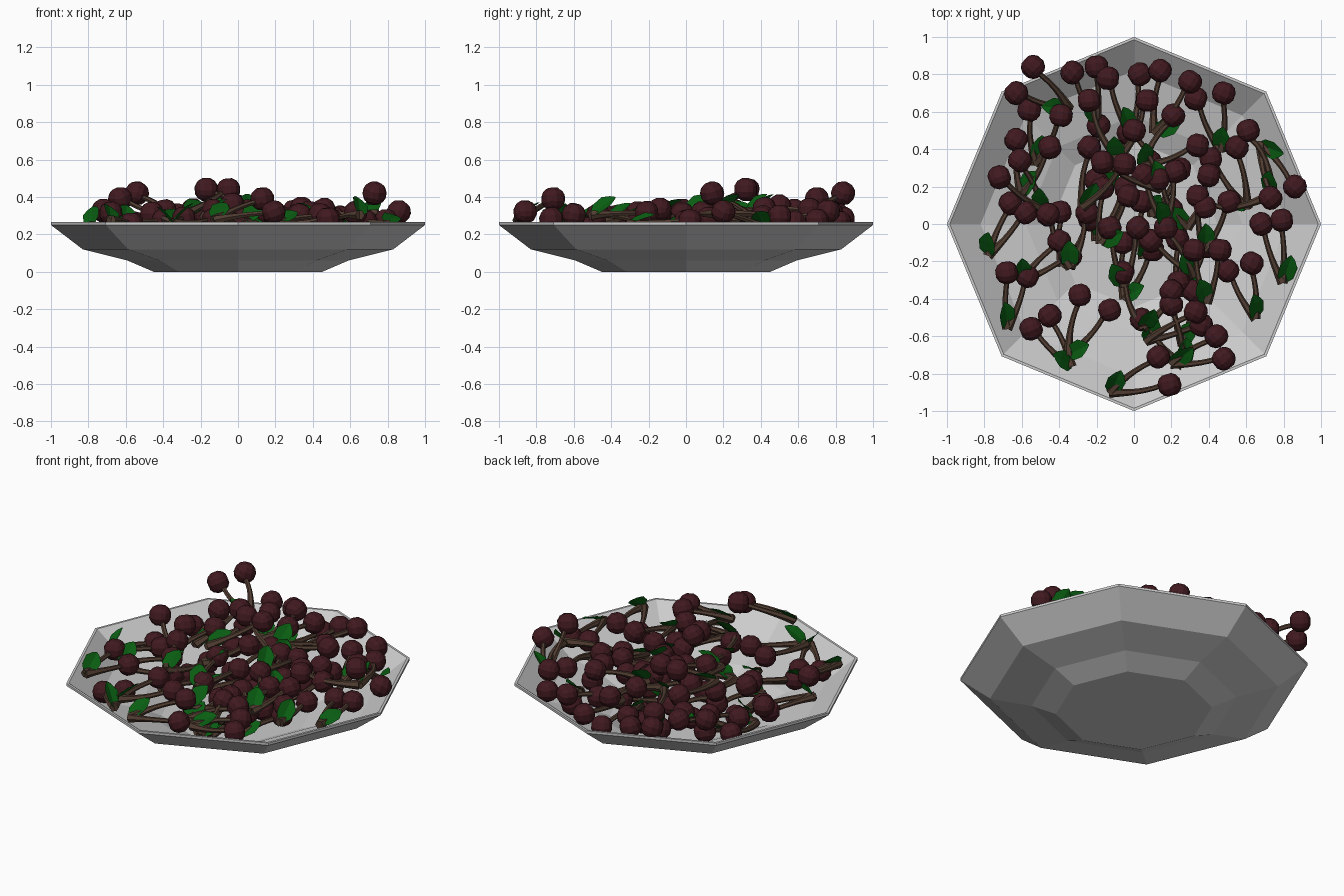
import bpy, bmesh, math, random
from mathutils import Vector, Matrix

if "Cube" in bpy.data.objects:
    bpy.data.objects.remove(bpy.data.objects["Cube"])

random.seed(4)
UP = Vector((0, 0, 1))


def material(name, rgb):
    m = bpy.data.materials.new(name)
    m.diffuse_color = (*rgb, 1)
    m.use_nodes = True
    m.node_tree.nodes["Principled BSDF"].inputs["Base Color"].default_value = m.diffuse_color
    return m


def finish(bm, name, mat=None):
    me = bpy.data.meshes.new(name)
    bm.to_mesh(me)
    bm.free()
    ob = bpy.data.objects.new(name, me)
    bpy.context.collection.objects.link(ob)
    if mat:
        me.materials.append(mat)
    return ob


# Octagonal dish: outer profile, then back down the inside
OUTER = [(0.45, 0), (0.59, 0.06), (0.83, 0.12), (1.0, 0.25), (1.0, 0.265)]
INNER = [(0.985, 0.265), (0.82, 0.137), (0.58, 0.076), (0.445, 0.016)]
bm = bmesh.new()
rings = [[bm.verts.new((r * math.cos(i * math.pi / 4), r * math.sin(i * math.pi / 4), z))
          for i in range(8)] for r, z in OUTER + INNER]
for a, b in zip(rings, rings[1:]):
    for i in range(8):
        j = (i + 1) % 8
        bm.faces.new((a[i], a[j], b[j], b[i]))
bm.faces.new(rings[0][::-1])
bm.faces.new(rings[-1])
finish(bm, "dish")


def floor(x, y):
    # height of the inside of the octagonal dish
    r = max(x * math.cos(k) + y * math.sin(k) for k in
            [(i + .5) * math.pi / 4 for i in range(8)]) / math.cos(math.pi / 8)
    pts = INNER[::-1]
    for (r0, z0), (r1, z1) in zip(pts, pts[1:]):
        if r < r1:
            return z0 + (z1 - z0) * max(0, (r - r0) / (r1 - r0))
    return 0.265


# Low-poly ball from a divided cube, reused for every cherry
bm = bmesh.new()
bmesh.ops.create_cube(bm, size=1)
bmesh.ops.subdivide_edges(bm, edges=bm.edges[:], cuts=2, use_grid_fill=True)
for v in bm.verts:
    v.co = v.co.normalized() * 0.065
ball = bpy.data.meshes.new("ball")
bm.to_mesh(ball)
bm.free()


def add_fruit(bm, centre):
    turn = Matrix.Rotation(random.uniform(0, 6), 3, 'Z') @ Matrix.Rotation(random.uniform(-.5, .5), 3, 'X')
    start = len(bm.verts)
    bm.from_mesh(ball)
    bm.verts.ensure_lookup_table()
    for v in bm.verts[start:]:
        v.co = centre + turn @ v.co


def add_stem(bm, start, end, bulge):
    # bent tapering tube, flared at the joint
    mid = (start + end) / 2 + bulge
    prev = None
    n = 6
    for k in range(n + 1):
        t = k / n
        p = start * (1 - t) ** 2 + mid * 2 * t * (1 - t) + end * t * t
        p.z = max(p.z, floor(p.x, p.y) + .02)
        d = ((mid - start) * (1 - t) + (end - mid) * t).normalized()
        u = d.cross(UP).normalized()
        w = u.cross(d)
        rad = 0.014 + 0.014 * (1 - t) ** 3
        ring = [bm.verts.new(p + rad * (u * math.cos(i * math.pi / 3) - w * math.sin(i * math.pi / 3)))
                for i in range(6)]
        if prev:
            for i in range(6):
                bm.faces.new((prev[i], prev[(i + 1) % 6], ring[(i + 1) % 6], ring[i]))
        else:
            bm.faces.new(ring[::-1])
        prev = ring
    bm.faces.new(prev)
    bmesh.ops.recalc_face_normals(bm, faces=bm.faces[:])


def add_leaf(bm, base, direction):
    # folded pointed leaf
    d = direction.normalized()
    side = d.cross(UP).normalized()
    side = Matrix.Rotation(random.uniform(-.7, .7), 3, d) @ side
    nrm = side.cross(d)
    prev = None
    for t, w in [(0, .012), (.25, .045), (.65, .05), (.88, .026), (1, .003)]:
        c = base + d * 0.16 * t - nrm * 0.02 * t * t
        row = [bm.verts.new(p) for p in (c - side * w + nrm * w * .25, c, c + side * w + nrm * w * .25)]
        if prev:
            for i in (0, 1):
                bm.faces.new((prev[i], prev[i + 1], row[i + 1], row[i]))
        prev = row


# Fruit pairs seen from above; the joint lies to the right of first -> second
PAIRS = [
    (-.63, .70, -.54, .84), (-.33, .81, -.20, .84), (-.14, .78, .03, .80), (.14, .82, .30, .76),
    (.33, .67, .48, .70), (-.56, .61, -.39, .58), (-.24, .66, .07, .66), (-.63, .45, -.45, .41),
    (-.72, .25, -.61, .34), (-.24, .41, -.05, .32), (-.17, .33, 0, .50), (.21, .58, .34, .42),
    (.41, .35, .55, .41), (.05, .26, .22, .28), (.86, .20, .73, .14), (-.17, .19, -.03, .15),
    (.34, .15, .51, .12), (-.66, .11, -.58, .06), (-.46, .05, -.25, .06), (.13, .24, .40, .26),
    (-.13, -.02, .02, -.02), (.09, -.09, .17, -.02), (-.40, -.09, -.34, -.17), (.32, -.14, .46, -.14),
    (.50, -.25, .63, -.21), (-.68, -.26, -.57, -.28), (-.06, -.26, .24, -.31), (.20, -.36, .32, -.36),
    (-.55, -.56, -.45, -.49), (-.29, -.38, -.13, -.46), (.04, -.51, .20, -.43), (.33, -.47, .36, -.54),
    (.44, -.60, .48, -.72), (.13, -.71, .19, -.86), (.68, 0, .79, .02), (.38, .09, .61, .50)]
HIGH = {0: (.39, .42), 9: (.33, .44), 10: (.44, .35), 14: (.32, .42), 33: (.39, .32), 15: (.30, .36)}

# Buried layer filling the middle of the heap
LOW = []
for i in range(7):
    ang = i * 2.4
    x, y = .12 + .05 * i, .1
    c = Vector((x * math.cos(ang), x * math.sin(ang) + y))
    LOW.append((c.x - .08, c.y + .02, c.x + .08, c.y - .02))

fruit, stems, leaves = bmesh.new(), bmesh.new(), bmesh.new()
for n, (ax, ay, bx, by) in enumerate(PAIRS + LOW):
    heights = HIGH.get(n) or (random.uniform(.18, .33), random.uniform(.2, .34))
    if n >= len(PAIRS):
        heights = (.11, .13)
    a, b = [Vector((x, y, max(z, floor(x, y) + .068)))
            for x, y, z in ((ax, ay, heights[0]), (bx, by, heights[1]))]
    away = Vector((by - ay, ax - bx, 0)).normalized()
    joint = (a + b) / 2 + away * random.uniform(.27, .33)
    joint.z = max(floor(joint.x, joint.y) + .035, min(.31, (a.z + b.z) / 2 + random.uniform(-.14, .02)))
    for c in (a, b):
        add_fruit(fruit, c)
        out = (c - (a + b) / 2) * 0.35
        add_stem(stems, joint, c + (joint - c).normalized() * .05, out + UP * random.uniform(-.01, .03))
    turn = Matrix.Rotation(random.uniform(-.9, .9), 3, 'Z')
    add_leaf(leaves, joint, turn @ -away + UP * random.uniform(.4, 1.2))

finish(fruit, "cherries", material("dark_red", (.052, .01, .014)))
finish(stems, "cherry_stems", material("brown", (.08, .045, .03)))
finish(leaves, "cherry_leaves", material("green", (.003, .11, .006)))
bpy.data.meshes.remove(ball)
